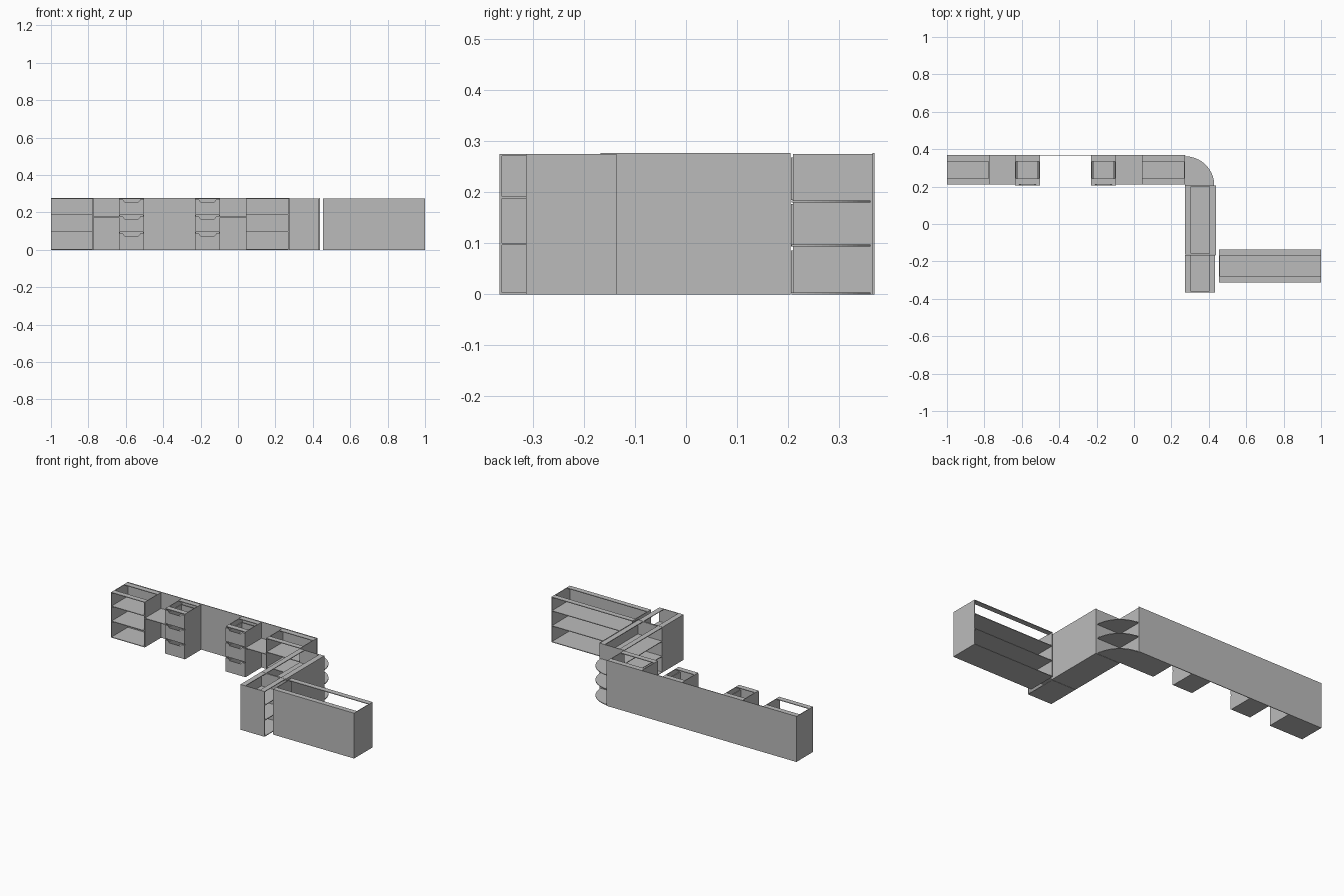
import bpy
import bmesh
import math
from mathutils import Matrix, Vector

cube = bpy.data.objects.get("Cube")
if cube:
    bpy.data.objects.remove(cube, do_unlink=True)

grey = bpy.data.materials.new("plain grey")
grey.use_nodes = True
colour = (0.5, 0.5, 0.5, 1)
grey.diffuse_color = colour
grey.node_tree.nodes["Principled BSDF"].inputs["Base Color"].default_value = colour

T = 0.004      # board thickness
H = 0.275      # cabinet height
BACK = 0.365   # inner face of the long back panel
FRONT = 0.21   # open face of the wall cabinets


def board(bm, lo, hi):
    """Add one box between two corners."""
    lo, hi = Vector(lo), Vector(hi)
    place = Matrix.Translation((lo + hi) / 2) @ Matrix.Diagonal((*(hi - lo), 1))
    bmesh.ops.create_cube(bm, size=1, matrix=place)


def prism(bm, points, thickness_vector):
    """Extrude a flat outline."""
    face = bm.faces.new([bm.verts.new(p) for p in points])
    out = bmesh.ops.extrude_face_region(bm, geom=[face])
    verts = [v for v in out["geom"] if isinstance(v, bmesh.types.BMVert)]
    bmesh.ops.translate(bm, verts=verts, vec=thickness_vector)
    bmesh.ops.recalc_face_normals(bm, faces=bm.faces)


def finish(name, bm, origin=(0, 0, 0), turn=0):
    mesh = bpy.data.meshes.new(name)
    bm.to_mesh(mesh)
    bm.free()
    mesh.materials.append(grey)
    obj = bpy.data.objects.new(name, mesh)
    obj.location = origin
    obj.rotation_euler.z = math.radians(turn)
    bpy.context.collection.objects.link(obj)
    return obj


def panel(name, lo, hi):
    bm = bmesh.new()
    board(bm, lo, hi)
    finish(name, bm)


def cabinet(name, origin, w, d, turn=0, shelves=(0.097, 0.188), back=True):
    """Open-fronted carcass: front at local y = 0, back at y = d."""
    bm = bmesh.new()
    for x in (0, w - T):
        board(bm, (x, 0, 0), (x + T, d, H))
    for z in (0, *shelves):
        board(bm, (T, 0, z), (w - T, d, z + T))
    # Two rails leave the top open
    for y in (0, d - 0.032):
        board(bm, (T, y, H - T), (w - T, y + 0.032, H))
    if back:
        board(bm, (T, d - T, T), (w - T, d, H - T))
    finish(name, bm, (*origin, 0), turn)


def drawer(name, x, z, w, h):
    """Open-topped box with a front that dips in the middle as a grip."""
    bm = bmesh.new()
    d, dip = 0.14, 0.012
    outline = [(0, 0), (w, 0), (w, h), (w * 0.85, h), (w * 0.78, h - dip),
               (w * 0.22, h - dip), (w * 0.15, h), (0, h)]
    prism(bm, [(px, 0, pz) for px, pz in outline], (0, -T, 0))
    side = h - 0.02
    for px in (0.008, w - 0.008 - T):
        board(bm, (px, 0, T), (px + T, d, side))
    board(bm, (0.008, d - T, T), (w - 0.008, d, side))
    board(bm, (0.008, 0, T), (w - 0.008, d, 2 * T))
    finish(name, bm, (x, FRONT, z))


# Long wall panel in two pieces
panel("back_panel_long", (-0.84, BACK, 0), (0.275, BACK + T, H + 0.002))
panel("back_panel_short", (-1, BACK, 0), (-0.84, BACK + T, H + 0.002))

# Wall shelf cabinets and the single shelves beside them
depth = BACK - FRONT
cabinet("right_shelf_cabinet", (-1, FRONT), 0.227, depth, back=False)
cabinet("left_shelf_cabinet", (0.042, FRONT), 0.23, depth, back=False)
for name, x0, x1 in (("right_shelf", -0.773, -0.635), ("left_shelf", -0.097, 0.042)):
    panel(name, (x0, FRONT, 0.174), (x1, BACK, 0.174 + T))

# Drawer pedestals
for name, x in (("right", -0.635), ("left", -0.229)):
    cabinet(name + "_pedestal", (x, FRONT), 0.132, depth, shelves=(), back=False)
    for i in range(3):
        drawer(f"{name}_drawer_{i + 1}", x, 0.003 + 0.091 * i, 0.132, 0.083)

# Rounded corner shelves
for i, z in enumerate((0, 0.094, 0.18)):
    bm = bmesh.new()
    arc = [(0.272 + 0.157 * math.cos(a), 0.207 + 0.155 * math.sin(a), z)
           for a in (math.pi / 2 * k / 16 for k in range(17))]
    prism(bm, [(0.272, 0.207, z)] + arc, (0, 0, T))
    finish(f"corner_shelf_{i + 1}", bm)

# Return wing, facing inward, with its own back panel
cabinet("wing_cabinet", (0.272, 0.205), 0.368, 0.163, turn=-90, back=False)
panel("wing_back_panel", (0.435, -0.168, 0), (0.439, 0.205, H + 0.002))

# End cabinet, facing outward
cabinet("end_cabinet", (0.434, -0.365), 0.2, 0.162, turn=90)

# Counter, closed to the front and open behind
cabinet("counter", (1, -0.136), 0.545, 0.178, turn=180)
